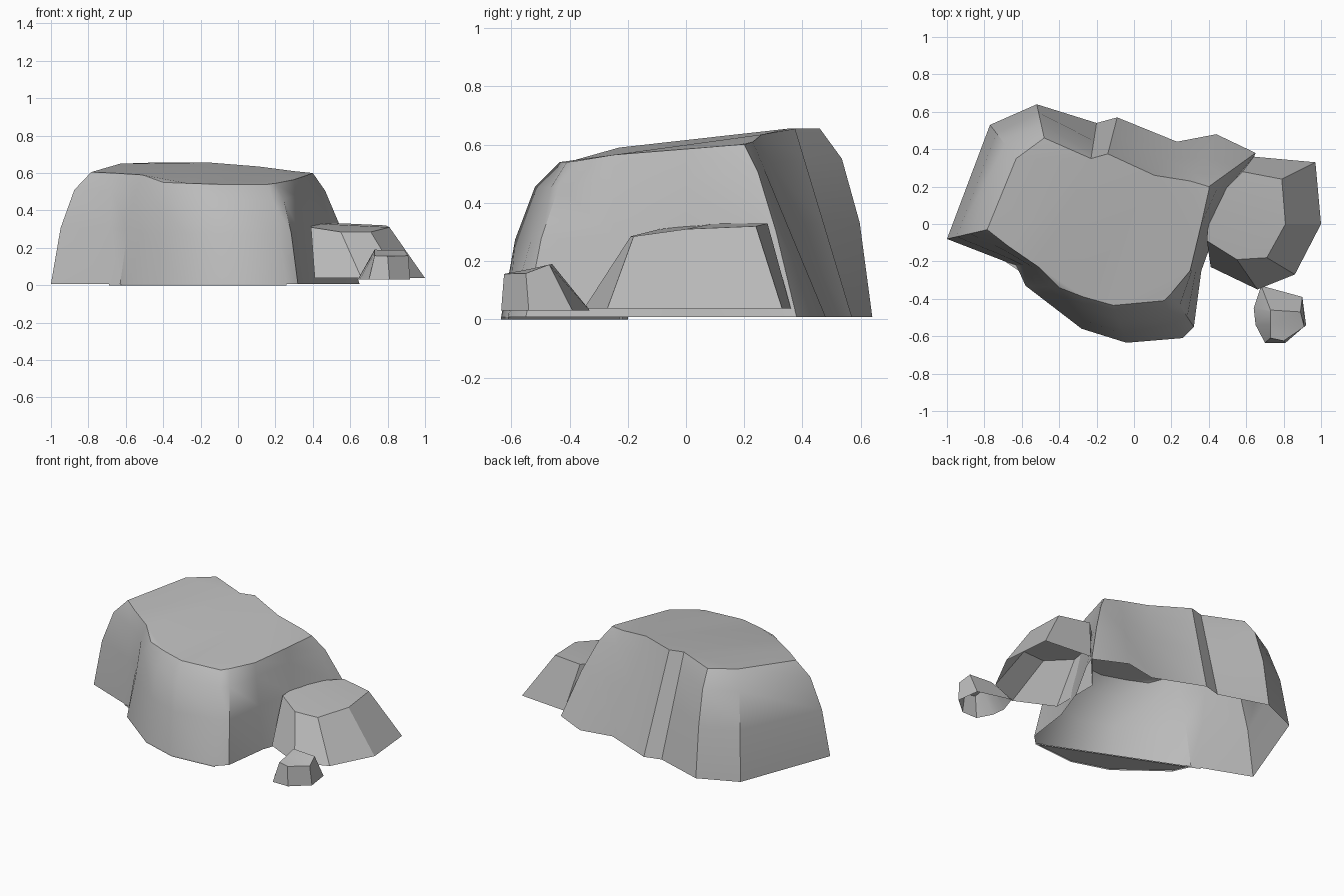
import bpy, bmesh, math

cube = bpy.data.objects.get("Cube")
if cube:
    bpy.data.objects.remove(cube, do_unlink=True)

stone = bpy.data.materials.new("stone_grey")
stone.use_nodes = True
grey = (0.5, 0.5, 0.5, 1)
stone.diffuse_color = grey
stone.node_tree.nodes["Principled BSDF"].inputs["Base Color"].default_value = grey


def rock(name, columns, base_z, steps, angle):
    """Loft an open-bottomed rock from (foot, crown, bulge) columns.
    Each step gives a height fraction and how far inward a full bulge has moved."""
    bm = bmesh.new()
    rings = []
    for height, inward in steps:
        ring = []
        for (fx, fy), (cx, cy, cz), bulge in columns:
            t = height + (inward - height) * bulge
            ring.append(bm.verts.new((fx + (cx - fx) * t,
                                      fy + (cy - fy) * t,
                                      base_z + (cz - base_z) * height)))
        rings.append(ring)
    count = len(columns)
    for low, high in zip(rings, rings[1:]):
        for i in range(count):
            j = (i + 1) % count
            bm.faces.new((low[i], low[j], high[j], high[i]))
    cap = bm.faces.new(rings[-1])
    bmesh.ops.triangulate(bm, faces=[cap])
    bmesh.ops.remove_doubles(bm, verts=bm.verts, dist=0.001)
    bmesh.ops.recalc_face_normals(bm, faces=bm.faces)
    mesh = bpy.data.meshes.new(name)
    bm.to_mesh(mesh)
    bm.free()
    mesh.materials.append(stone)
    obj = bpy.data.objects.new(name, mesh)
    bpy.context.collection.objects.link(obj)
    bpy.ops.object.select_all(action="DESELECT")
    obj.select_set(True)
    bpy.context.view_layer.objects.active = obj
    bpy.ops.object.shade_smooth_by_angle(angle=math.radians(angle))


# Large rock: foot, crown and bulge, grouped by side
back_side = [
    ((-1, -.08), (-.785, -.03, .605), 1),
    ((-.77, .53), (-.63, .35, .65), 1),
    ((-.52, .64), (-.48, .46, .655), 1),
    ((-.2, .54), (-.23, .35, .655), 0),
    ((-.09, .57), (-.14, .375, .655), 0),
    ((.23, .44), (.11, .26, .635), 0),
    ((.44, .48), (.3, .23, .61), 0),
    ((.65, .38), (.4, .2, .6), .4),
]
right_side = [
    ((.62, .3), (.4, .18, .6), .3),
    ((.45, 0), (.36, 0, .585), 0),
    ((.36, -.25), (.3, -.25, .565), 0),
    ((.32, -.55), (.2, -.37, .545), .8),
]
front_side = [
    ((.26, -.61), (.16, -.41, .54), .4),
    ((-.04, -.635), (-.11, -.435, .54), 1),
    ((-.28, -.56), (-.27, -.39, .545), .8),
    ((-.58, -.33), (-.4, -.34, .55), .6),
    ((-.63, -.22), (-.51, -.23, .59), .6),
    ((-.69, -.2), (-.67, -.12, .6), .8),
]
rock("large_rock", back_side + right_side + front_side, .008,
     [(0, 0), (.5, .24), (.84, .58), (1, 1)], 30)

# Medium rock beside it, with straight sides
medium = [
    ((.64, .36), (.58, .28, .33), 0),
    ((.97, .33), (.79, .24, .32), 0),
    ((1, 0), (.81, 0, .31), 0),
    ((.86, -.27), (.71, -.18, .285), 0),
    ((.66, -.35), (.55, -.19, .285), 0),
    ((.41, -.23), (.39, -.09, .31), 0),
    ((.41, .1), (.4, .1, .33), 0),
]
rock("medium_rock", medium, .038, [(0, 0), (1, 1)], 25)

# Small rock in front
small = [
    ((.68, -.33), (.73, -.46, .19), 0),
    ((.9, -.39), (.89, -.47, .188), 0),
    ((.92, -.54), (.91, -.55, .158), 0),
    ((.81, -.635), (.8, -.625, .156), 0),
    ((.7, -.635), (.73, -.61, .158), 0),
    ((.65, -.54), (.73, -.54, .172), 0),
    ((.64, -.45), (.73, -.47, .188), 0),
]
rock("small_rock", small, .03, [(0, 0), (1, 1)], 25)

# Thin footing under the front of the large rock
footing = [(foot, (foot[0], foot[1], .008), 0) for foot, crown, bulge in front_side]
rock("front_footing", footing, 0, [(0, 0), (1, 1)], 30)
